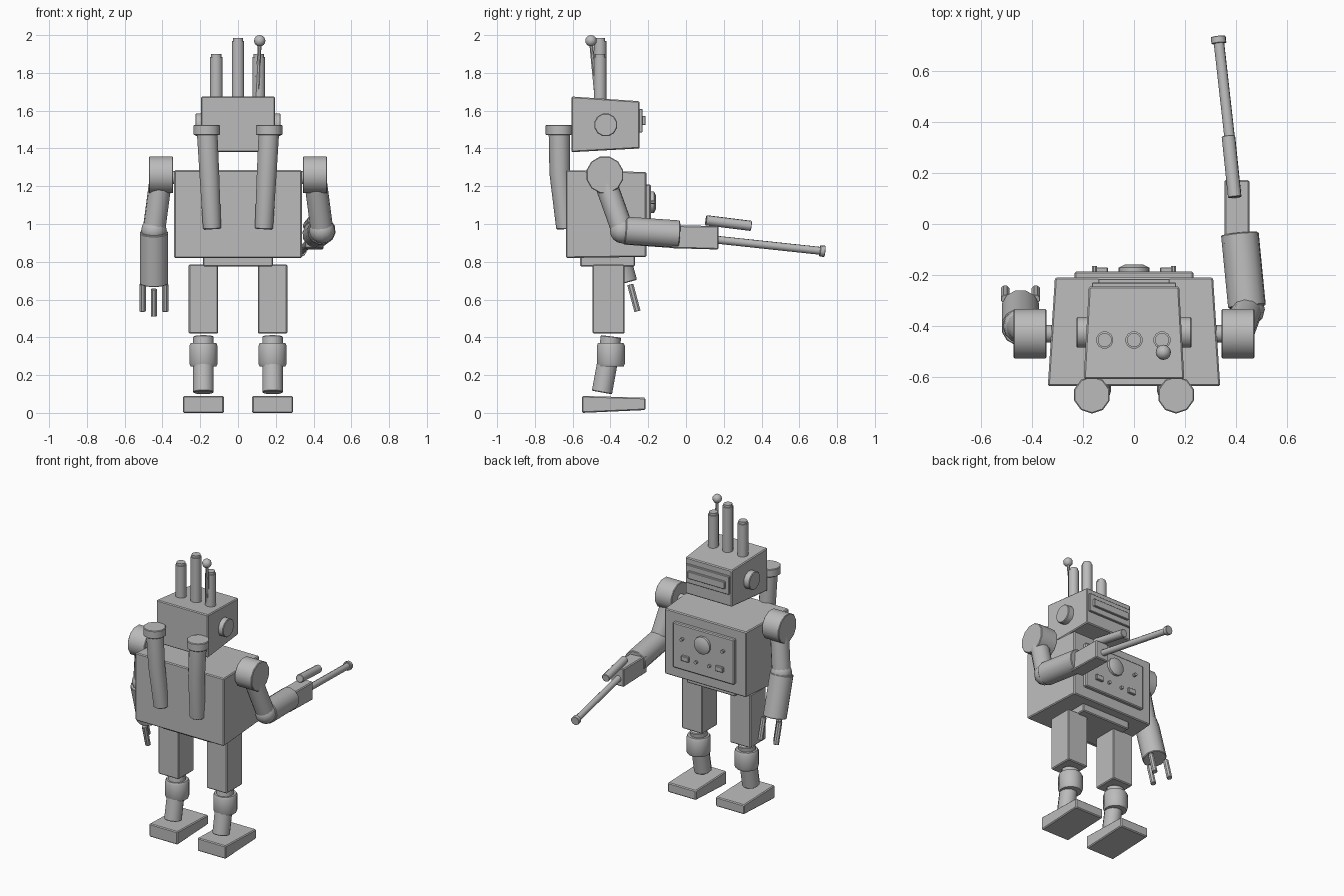
import bpy, bmesh, math
from mathutils import Vector

cube = bpy.data.objects.get("Cube")
if cube:
    bpy.data.objects.remove(cube, do_unlink=True)

grey = bpy.data.materials.new("plain_grey")
grey.use_nodes = True
colour = (0.5, 0.5, 0.5, 1)
grey.diffuse_color = colour
grey.node_tree.nodes["Principled BSDF"].inputs["Base Color"].default_value = colour


def finish(name, bm, smooth=True, bevel=0.0):
    """Turn a bmesh into a named, shaded object."""
    bmesh.ops.recalc_face_normals(bm, faces=bm.faces[:])
    mesh = bpy.data.meshes.new(name)
    bm.to_mesh(mesh)
    bm.free()
    mesh.materials.append(grey)
    if smooth:
        mesh.shade_smooth()
        mesh.set_sharp_from_angle(angle=math.radians(42))
    obj = bpy.data.objects.new(name, mesh)
    bpy.context.collection.objects.link(obj)
    if bevel:
        mod = obj.modifiers.new("edge_bevel", 'BEVEL')
        mod.width = bevel
        mod.segments = 1
        mod.limit_method = 'ANGLE'
        mod.angle_limit = math.radians(50)
    return obj


def block(name, back, front, bevel=0.006, x=0.0):
    """Box lofted along y; each end is (y, half width, bottom, top)."""
    bm = bmesh.new()
    rings = []
    for y, half, low, high in (back, front):
        corners = ((-half, low), (half, low), (half, high), (-half, high))
        rings.append([bm.verts.new((x + cx, y, cz)) for cx, cz in corners])
    a, b = rings
    bm.faces.new(a)
    bm.faces.new(b)
    for i in range(4):
        j = (i + 1) % 4
        bm.faces.new((a[i], a[j], b[j], b[i]))
    return finish(name, bm, False, bevel)


def tube(name, points, radii, sides=12, bevel=0.004):
    """Round bar through a list of points with a radius at each."""
    bm = bmesh.new()
    pts = [Vector(p) for p in points]
    axis = (pts[-1] - pts[0]).normalized()
    turn = Vector((0, 0, 1)).rotation_difference(axis)
    rings = []
    for p, r in zip(pts, radii):
        ring = []
        for k in range(sides):
            t = 2 * math.pi * (k + 0.5) / sides
            ring.append(bm.verts.new(p + turn @ Vector((r * math.cos(t), r * math.sin(t), 0))))
        rings.append(ring)
    for a, b in zip(rings, rings[1:]):
        for k in range(sides):
            n = (k + 1) % sides
            bm.faces.new((a[k], a[n], b[n], b[k]))
    bm.faces.new(rings[0])
    bm.faces.new(rings[-1])
    return finish(name, bm, True, bevel)


def ball(name, centre, radius, segments=12):
    bm = bmesh.new()
    bmesh.ops.create_uvsphere(bm, u_segments=segments, v_segments=8, radius=radius)
    bmesh.ops.translate(bm, verts=bm.verts[:], vec=centre)
    return finish(name, bm)


# Torso, pelvis and chest panel
block("torso", (-0.635, 0.338, 0.82, 1.285), (-0.21, 0.31, 0.826, 1.275))
block("pelvis", (-0.56, 0.185, 0.775, 0.83), (-0.27, 0.185, 0.775, 0.83))
block("chest_panel", (-0.22, 0.233, 0.9, 1.21), (-0.186, 0.233, 0.9, 1.21))
tube("chest_dial", [(0, -0.19, 1.115), (0, -0.17, 1.115), (0, -0.158, 1.115)],
     [0.06, 0.06, 0.035], bevel=0)

# Head, stepped visor
block("head", (-0.607, 0.197, 1.38, 1.675), (-0.245, 0.177, 1.40, 1.65))
block("visor_frame", (-0.25, 0.165, 1.485, 1.61), (-0.23, 0.165, 1.485, 1.61), 0.003)
block("visor_slot", (-0.235, 0.14, 1.523, 1.573), (-0.215, 0.14, 1.523, 1.573), 0.003)

# Three head stacks and the ball aerial
for label, x, top in (("right", -0.115, 1.9), ("middle", 0, 1.985), ("left", 0.11, 1.9)):
    tube(f"{label}_head_stack",
         [(x, -0.455, z) for z in (1.63, top - 0.016, top - 0.015, top)],
         [0.034, 0.034, 0.028, 0.028], bevel=0)
tube("aerial_rod", [(0.1, -0.468, 1.65), (0.115, -0.503, 1.96)], [0.016, 0.01], 8, 0)
ball("aerial_ball", (0.115, -0.503, 1.97), 0.03)

for side, s in (("left", 1), ("right", -1)):
    # Ears, shoulders and exhaust pipes
    tube(f"{side}_ear", [(s * 0.18, -0.425, 1.525), (s * 0.226, -0.425, 1.525)], [0.062] * 2)
    tube(f"{side}_shoulder_hub", [(s * 0.31, -0.43, 1.24), (s * 0.36, -0.43, 1.25)], [0.035] * 2)
    tube(f"{side}_shoulder", [(s * 0.343, -0.43, 1.26), (s * 0.472, -0.43, 1.26)], [0.1] * 2)
    tube(f"{side}_exhaust_pipe",
         [(s * 0.137, -0.637, 0.975), (s * 0.152, -0.668, 1.27), (s * 0.163, -0.67, 1.48)],
         [0.05, 0.055, 0.057], 10)
    tube(f"{side}_exhaust_cap", [(s * 0.165, -0.67, 1.47), (s * 0.165, -0.67, 1.525)], [0.073] * 2, 10)

    # Legs and feet
    leg = s * 0.183
    block(f"{side}_thigh", (-0.495, 0.078, 0.42, 0.785), (-0.325, 0.078, 0.42, 0.785), x=leg)
    tube(f"{side}_knee_pin", [(leg, -0.41, 0.3), (leg, -0.397, 0.405)], [0.056] * 2)
    tube(f"{side}_knee", [(leg, -0.398, z) for z in (0.245, 0.26, 0.355, 0.37)],
         [0.07, 0.077, 0.077, 0.07], bevel=0)
    tube(f"{side}_shin", [(leg, -0.445, 0.108), (leg, -0.41, 0.3)], [0.056] * 2)
    block(f"{side}_foot", (-0.55, 0.108, 0, 0.09), (-0.215, 0.108, 0.015, 0.08), x=leg)

    # Chest controls
    tube(f"{side}_upper_button", [(s * 0.155, -0.19, 1.115), (s * 0.155, -0.165, 1.115)], [0.011] * 2, 8, 0)
    tube(f"{side}_lower_button", [(s * 0.05, -0.19, 0.985), (s * 0.05, -0.17, 0.985)], [0.011] * 2, 8, 0)
    block(f"{side}_switch", (-0.19, 0.028, 0.97, 1.005), (-0.17, 0.028, 0.97, 1.005), 0.003, s * 0.13)

    # Upper arms and elbows
    elbow = Vector((s * 0.445, -0.335 if s > 0 else -0.4, 0.965))
    tube(f"{side}_upper_arm", [(s * 0.41, -0.43, 1.23), elbow], [0.06, 0.06])
    ball(f"{side}_elbow", elbow, 0.068)

# Hanging arm with three fingers
tube("right_forearm", [(-0.445, -0.405, 0.955), (-0.445, -0.33, 0.685)], [0.076] * 2)
for label, x, y, z in (("outer", -0.505, -0.295, 0.68), ("middle", -0.445, -0.38, 0.655),
                       ("inner", -0.385, -0.295, 0.68)):
    tube(f"{label}_finger", [(x, y, z), (x, y + 0.038, z - 0.142)], [0.018] * 2, 8, 0.002)

# Raised arm carrying the gun
tube("left_forearm", [(0.443, -0.325, 0.965), (0.415, -0.038, 0.945)], [0.075] * 2)
block("gun_body", (-0.08, 0.049, 0.872, 0.992), (0.172, 0.049, 0.865, 0.99), x=0.403)
tube("gun_barrel", [(0.396, 0.15, 0.918), (0.332, 0.72, 0.857)], [0.021] * 2, 10, 0)
tube("gun_muzzle", [(0.333, 0.708, 0.858), (0.33, 0.735, 0.855)], [0.03] * 2, 10, 0.002)
tube("gun_sight", [(0.395, 0.105, 1.02), (0.37, 0.345, 0.99)], [0.027] * 2, 10, 0.002)
